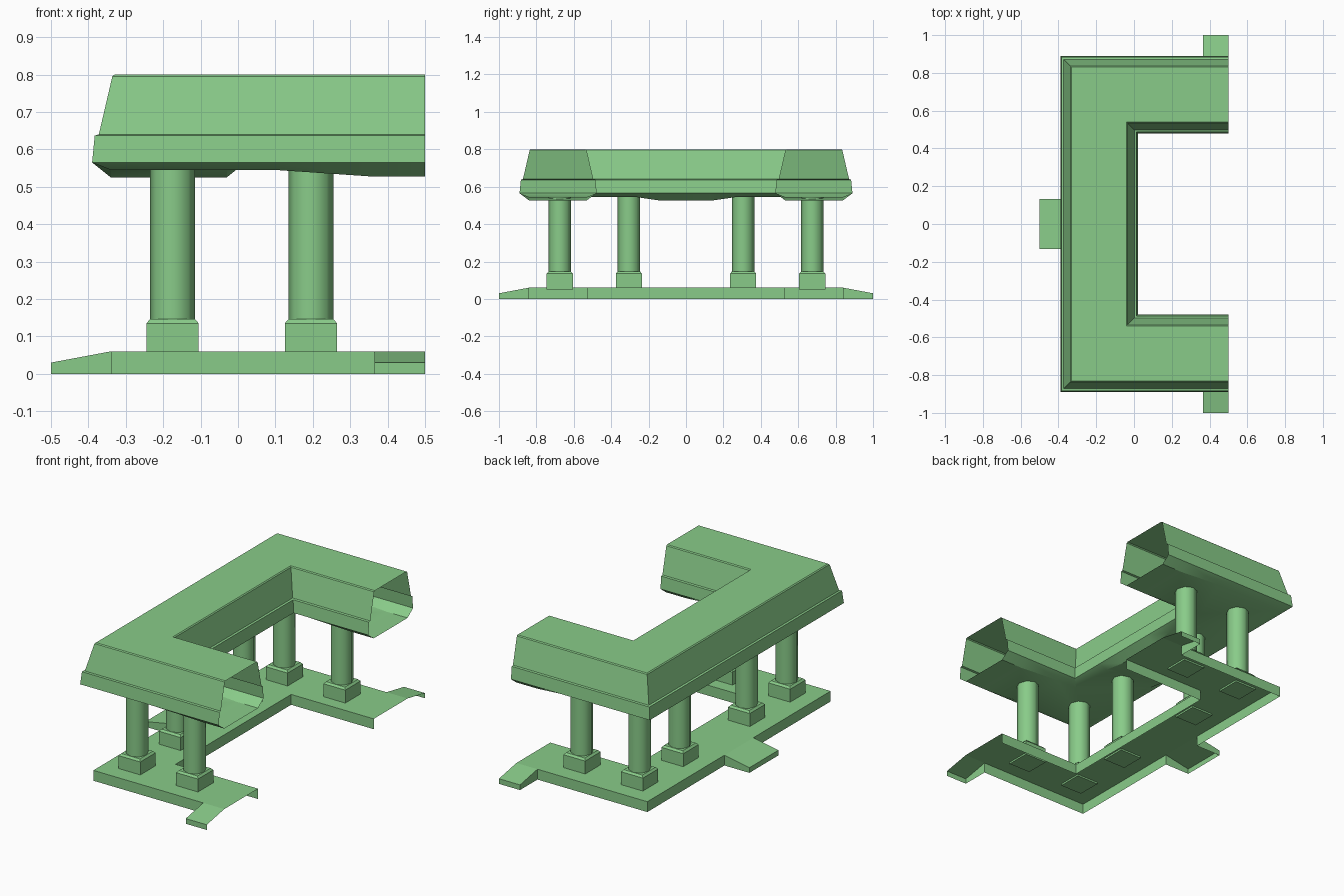
import bpy, bmesh, math

if "Cube" in bpy.data.objects:
    bpy.data.objects.remove(bpy.data.objects["Cube"])

# Stations along the U-shaped centreline: x, y, outward x, outward y, ceiling dip
half = [(.5, -.685, 0, -1, .018), (.365, -.685, 0, -1, .018),
        (.1, -.685, 0, -1, 0), (-.185, -.685, -1, -1, 0),
        (-.185, -.27, -1, 0, 0), (-.185, -.133, -1, 0, .02)]
stations = half + [(x, -y, ox, -oy, d) for x, y, ox, oy, d in reversed(half)]
GATES = (0, 5, 10)  # path segments where a ramp joins the base


def finish(name, bm, angle=30):
    bmesh.ops.remove_doubles(bm, verts=bm.verts, dist=1e-5)
    bmesh.ops.recalc_face_normals(bm, faces=bm.faces)
    bm.normal_update()
    top = max(bm.faces, key=lambda f: f.calc_center_median().z)
    side = max(bm.faces, key=lambda f: f.normal.z ** 2 * f.calc_area()
               + f.calc_center_median().z)
    ref = side if abs(side.normal.z) > .5 else top
    if ref.normal.z < -.1:
        bmesh.ops.reverse_faces(bm, faces=bm.faces)
    mesh = bpy.data.meshes.new(name)
    bm.to_mesh(mesh)
    bm.free()
    ob = bpy.data.objects.new(name, mesh)
    bpy.context.collection.objects.link(ob)
    mat = bpy.data.materials.get("green") or bpy.data.materials.new("green")
    mat.diffuse_color = (.25, .6, .25, 1)
    mat.use_nodes = True
    mat.node_tree.nodes["Principled BSDF"].inputs["Base Color"].default_value = mat.diffuse_color
    mesh.materials.append(mat)
    bpy.ops.object.select_all(action='DESELECT')
    ob.select_set(True)
    bpy.context.view_layer.objects.active = ob
    bpy.ops.object.shade_smooth_by_angle(angle=math.radians(angle))
    return ob


def sweep(name, profile, closed, skip=()):
    """Sweep (offset, z, dips) points along the stations with mitred corners."""
    bm = bmesh.new()
    rings = [[bm.verts.new((x + ox * o, y + oy * o, z - dip * k))
              for o, z, k in profile] for x, y, ox, oy, dip in stations]
    n = len(profile)
    for i in range(len(rings) - 1):
        for j in range(n if closed else n - 1):
            if (i, j) in skip:
                continue
            k = (j + 1) % n
            bm.faces.new((rings[i][j], rings[i][k], rings[i + 1][k], rings[i + 1][j]))
    return finish(name, bm)


# Hollow roof with a stepped eave and a ceiling that dips above the entrances
outer = [(.155, .545, 1), (.205, .565, 0), (.198, .637, 0), (.187, .64, 0),
         (.151, .795, 0), (.145, .8, 0)]
sweep("roof", outer + [(-o, z, k) for o, z, k in reversed(outer)], True)

# Hollow floor slab, left open on its outer side at the ramps
sweep("floor_slab", [(.155, 0, 0), (.155, .06, 0), (-.155, .06, 0), (-.155, 0, 0)],
      False, [(i, 0) for i in GATES])


def ramp(name, p, q, out, both_sides):
    """Ramp from slab edge p-q, falling outward from z .06 to .03."""
    bm = bmesh.new()
    far = lambda a: (a[0] + out[0], a[1] + out[1])
    v = lambda a, z: bm.verts.new((*a, z))
    bm.faces.new((v(p, .06), v(q, .06), v(far(q), .03), v(far(p), .03)))
    bm.faces.new((v(far(p), .03), v(far(q), .03), v(far(q), 0), v(far(p), 0)))
    for a in ((p, q) if both_sides else (p,)):
        bm.faces.new((v(a, .06), v(far(a), .03), v(far(a), 0), v(a, 0)))
    finish(name, bm)


ramp("back_ramp", (-.34, -.133), (-.34, .133), (-.16, 0), True)
ramp("front_ramp", (.365, -.84), (.5, -.84), (0, -.16), False)
ramp("rear_ramp", (.365, .84), (.5, .84), (0, .16), False)


def stack(name, cx, cy, sides, turn, levels, angle):
    """Capped column of polygon rings given as (radius, z)."""
    bm = bmesh.new()
    rings = []
    for r, z in levels:
        rings.append([bm.verts.new((cx + r * math.cos(turn + 2 * math.pi * i / sides),
                                    cy + r * math.sin(turn + 2 * math.pi * i / sides), z))
                      for i in range(sides)])
    for a, b in zip(rings, rings[1:]):
        for i in range(sides):
            k = (i + 1) % sides
            bm.faces.new((a[i], a[k], b[k], b[i]))
    bm.faces.new(rings[0][::-1])
    bm.faces.new(rings[-1])
    finish(name, bm, angle)


# Six pillars: square chamfered plinth with an eight-sided smooth shaft
S = math.sqrt(2)
i = 0
for s in (-1, 1):
    for x, y in ((-.175, .305), (-.175, .675), (.195, .675)):
        i += 1
        stack(f"plinth_{i}", x, s * y, 4, math.pi / 4,
              [(.07 * S, .05), (.07 * S, .135), (.06 * S, .146)], 30)
        stack(f"pillar_shaft_{i}", x, s * y, 8, 0, [(.06, .14), (.06, .546)], 50)
